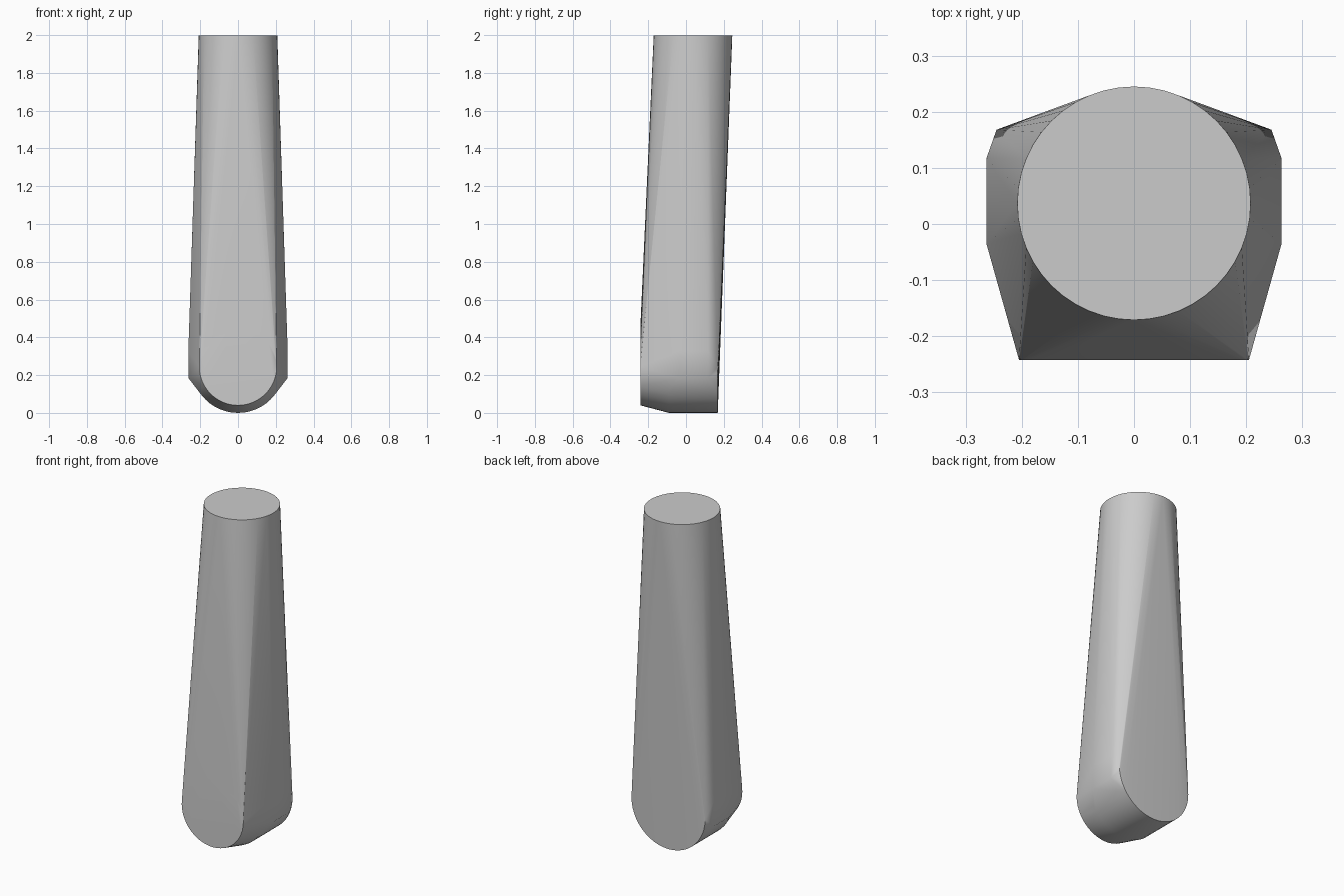
import bpy, bmesh
from math import sin, cos, tau, radians
from mathutils import Vector

cube = bpy.data.objects.get("Cube")
if cube:
    bpy.data.objects.remove(cube, do_unlink=True)

grey = bpy.data.materials.new("plain grey")
grey.use_nodes = True
colour = (0.6, 0.6, 0.6, 1)
grey.diffuse_color = colour
grey.node_tree.nodes["Principled BSDF"].inputs["Base Color"].default_value = colour

bm = bmesh.new()


def ring(centre, radius, axis_a, axis_b, count=48):
    """Add a circle of points spanned by two axes."""
    a, b, c = Vector(axis_a), Vector(axis_b), Vector(centre)
    for i in range(count):
        t = tau * i / count
        bm.verts.new(c + radius * (cos(t) * a + sin(t) * b))


X, Y, Z = (1, 0, 0), (0, 1, 0), (0, 0, 1)

# Flat round top
ring((0, 0.037, 2), 0.208, X, Y)

# Rounded foot: smaller front disc, then a wider barrel to the back
for y, radius in ((-0.242, 0.205), (-0.09, 0.245), (0.168, 0.245)):
    ring((0, y, 0.248), radius, X, Z)

# Flat pads on both sides of the foot
for x in (-0.263, 0.263):
    for y in (-0.035, 0.117):
        for z in (0.188, 0.33):
            bm.verts.new((x, y, z))

# Wrap everything in one tight skin
hull = bmesh.ops.convex_hull(bm, input=bm.verts)
loose = {v for v in hull["geom_interior"] + hull["geom_unused"]
         if isinstance(v, bmesh.types.BMVert)}
bmesh.ops.delete(bm, geom=list(loose), context="VERTS")
bmesh.ops.dissolve_limit(bm, angle_limit=radians(0.1), verts=bm.verts, edges=bm.edges)
bmesh.ops.recalc_face_normals(bm, faces=bm.faces)
floor = min(v.co.z for v in bm.verts)
bmesh.ops.translate(bm, verts=bm.verts, vec=(0, 0, -floor))
for v in bm.verts:
    v.co.z = min(v.co.z, 2)

mesh = bpy.data.meshes.new("tapered_post")
bm.to_mesh(mesh)
bm.free()
mesh.materials.append(grey)
post = bpy.data.objects.new("tapered_post", mesh)
bpy.context.collection.objects.link(post)

bpy.context.view_layer.objects.active = post
post.select_set(True)
bpy.ops.object.shade_smooth_by_angle(angle=radians(30))
